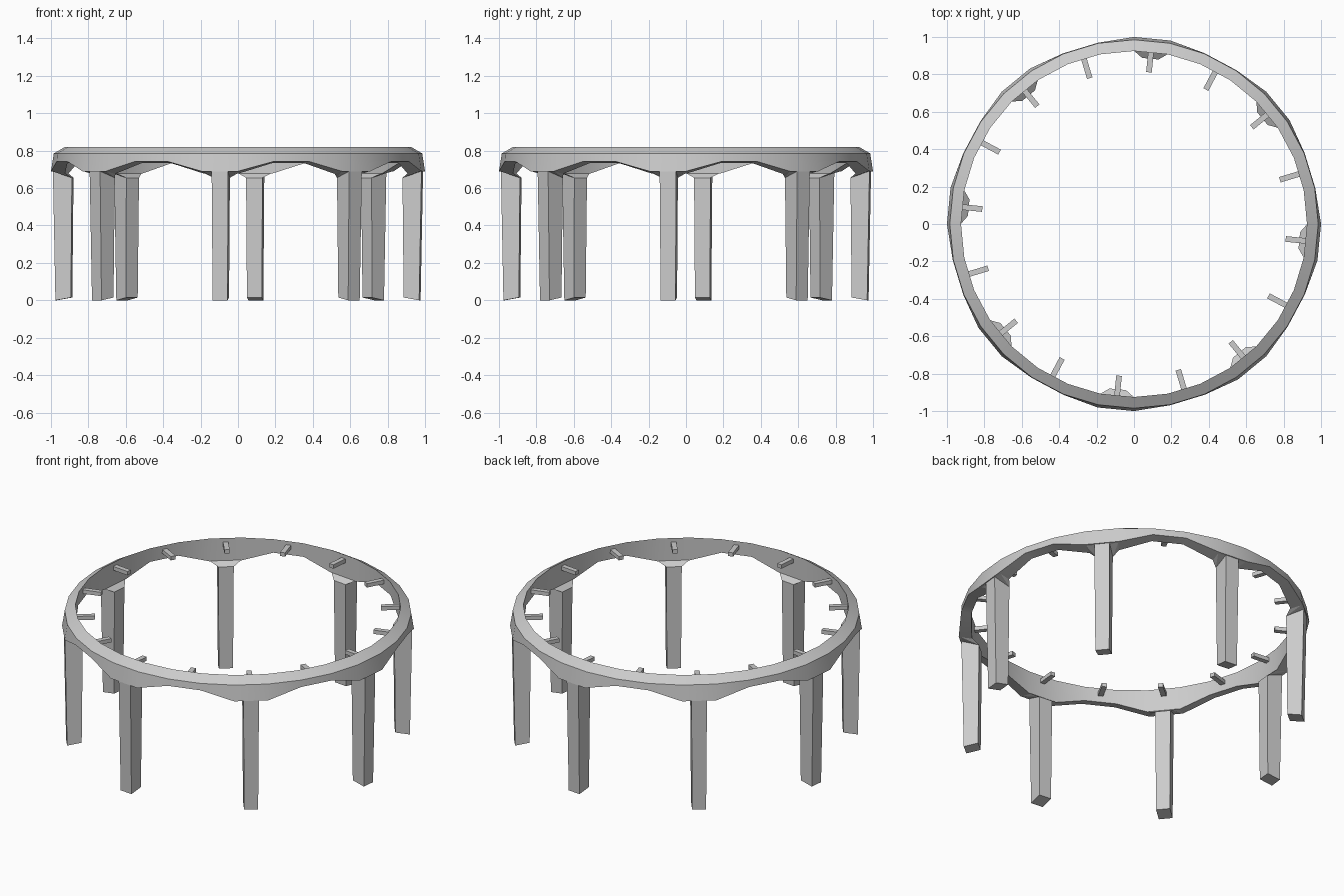
import bpy, bmesh
from math import cos, sin, radians, pi

if "Cube" in bpy.data.objects:
    bpy.data.objects.remove(bpy.data.objects["Cube"])

SEG = 32
STEP = 2 * pi / SEG
LEG_ANGLES = [-STEP / 2 + i * pi / 4 for i in range(8)]


def polar(r, a, z):
    return (r * cos(a), r * sin(a), z)


def local(r, t, z, a):
    # radial / tangential offsets turned to angle a
    return (r * cos(a) - t * sin(a), r * sin(a) + t * cos(a), z)


def finish(name, bm):
    bmesh.ops.recalc_face_normals(bm, faces=bm.faces[:])
    me = bpy.data.meshes.new(name)
    bm.to_mesh(me)
    bm.free()
    ob = bpy.data.objects.new(name, me)
    bpy.context.collection.objects.link(ob)
    return ob


def hull(name, pts):
    bm = bmesh.new()
    for p in pts:
        bm.verts.new(p)
    res = bmesh.ops.convex_hull(bm, input=bm.verts[:])
    extra = {g for g in res["geom_interior"] + res["geom_unused"]
             if isinstance(g, bmesh.types.BMVert)}
    bmesh.ops.delete(bm, geom=list(extra), context='VERTS')
    bmesh.ops.dissolve_limit(bm, angle_limit=radians(1), verts=bm.verts[:], edges=bm.edges[:])
    return finish(name, bm)


# Ring: sloped top lip, outer wall and a scalloped lower edge that drops at the legs
bm = bmesh.new()
loops = []
for i in range(SEG):
    a = i * STEP
    low = i % 4 in (0, 3)
    if low:
        prof = [(0.925, 0.82), (0.985, 0.785), (1.0, 0.69), (0.925, 0.677)]
    else:
        prof = [(0.925, 0.82), (0.985, 0.785), (0.988, 0.743), (0.93, 0.733)]
    loops.append([bm.verts.new(polar(r, a, z)) for r, z in prof])
for i in range(SEG):
    p, q = loops[i], loops[(i + 1) % SEG]
    for k in range(4):
        n = (k + 1) % 4
        bm.faces.new((p[k], q[k], q[n], p[n]))
ring = finish("ring_frame", bm)
bpy.context.view_layer.objects.active = ring
ring.select_set(True)
bpy.ops.object.shade_smooth_by_angle(angle=radians(25))
ring.select_set(False)

for n, a in enumerate(LEG_ANGLES, 1):
    # Leg: slight taper, top and foot slanted toward the inside
    top = [local(r, t, z, a) for r, z in ((0.99, 0.69), (0.888, 0.655)) for t in (-0.044, 0.044)]
    foot = [local(r, t, z, a) for r, z in ((0.977, 0.0), (0.894, 0.015)) for t in (-0.04, 0.04)]
    hull(f"leg_{n}", top + foot)
    # Bracket: flare between the ring's low segment and the leg head
    ends = [polar(r, a + s * STEP / 2, z)
            for r, z in ((0.997, 0.691), (0.926, 0.68)) for s in (-1, 1)]
    hull(f"leg_bracket_{n}", top + ends)

# Pegs: small bars pointing inward from the ring
for n in range(16):
    a = -STEP / 2 + n * pi / 8
    hull(f"support_peg_{n + 1}",
         [local(r, t, z, a) for r in (0.815, 0.94) for t in (-0.015, 0.015) for z in (0.772, 0.796)])
